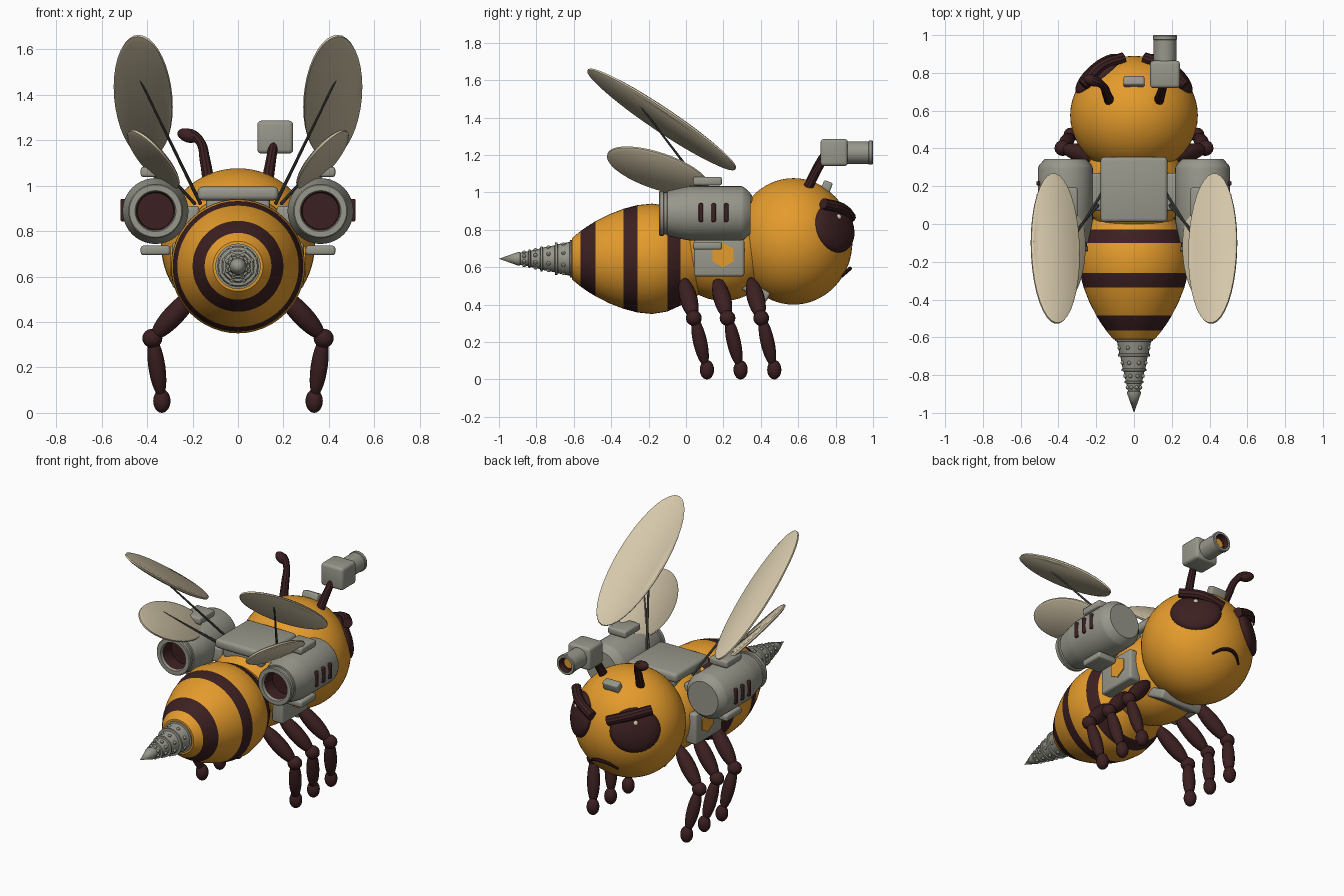
import bpy, bmesh, math
from mathutils import Vector, Matrix

if "Cube" in bpy.data.objects:
    bpy.data.objects.remove(bpy.data.objects["Cube"])


def mat(name, *rgb):
    m = bpy.data.materials.new(name)
    m.diffuse_color = (*rgb, 1)
    m.use_nodes = True
    m.node_tree.nodes["Principled BSDF"].inputs["Base Color"].default_value = m.diffuse_color
    return m


ORANGE = mat("honey_orange", 0.78, 0.33, 0.025)
DARK = mat("dark_brown", 0.045, 0.014, 0.015)
GREY = mat("metal_grey", 0.31, 0.31, 0.26)
CREAM = mat("wing_cream", 0.66, 0.57, 0.40)
STEEL = mat("strut_grey", 0.10, 0.10, 0.09)


def finish(name, bm, *mats):
    bmesh.ops.recalc_face_normals(bm, faces=bm.faces)
    me = bpy.data.meshes.new(name)
    bm.to_mesh(me)
    bm.free()
    for m in mats:
        me.materials.append(m)
    ob = bpy.data.objects.new(name, me)
    bpy.context.collection.objects.link(ob)
    return ob


def frame(loc, a, b, c):
    """Matrix whose columns are the three half axes."""
    m = Matrix((a, b, c)).transposed().to_4x4()
    m.translation = loc
    return m


def ball(name, m, material, seg=32, rings=20):
    bm = bmesh.new()
    bmesh.ops.create_uvsphere(bm, u_segments=seg, v_segments=rings, radius=1, matrix=m)
    return finish(name, bm, material)


def ellipsoid(name, loc, r, material, **kw):
    return ball(name, Matrix.Translation(loc) @ Matrix.Diagonal((*r, 1)), material, **kw)


def limb(name, p, q, r, material):
    """Long ellipsoid spanning two points."""
    p, q = Vector(p), Vector(q)
    rot = (q - p).to_track_quat('Z', 'Y').to_matrix().to_4x4()
    m = Matrix.Translation((p + q) / 2) @ rot @ Matrix.Diagonal((r, r, (q - p).length / 2, 1))
    return ball(name, m, material, seg=16, rings=12)


def box(name, loc, size, material, bevel=0.015, rot=(0, 0, 0)):
    bm = bmesh.new()
    bmesh.ops.create_cube(bm, size=1, matrix=Matrix.Diagonal((*size, 1)))
    bmesh.ops.bevel(bm, geom=bm.edges[:], offset=bevel, segments=3, profile=0.5, affect='EDGES')
    ob = finish(name, bm, material)
    ob.location, ob.rotation_euler = loc, rot
    return ob


def lathe(name, profile, x, z, mats, rule=None, seg=40):
    """Revolve (y, radius) points about an axis along y."""
    bm = bmesh.new()
    rings = []
    for y, r in profile:
        if r == 0:
            rings.append([bm.verts.new((x, y, z))] * seg)
        else:
            rings.append([bm.verts.new((x + r * math.cos(t), y, z + r * math.sin(t)))
                          for t in (2 * math.pi * i / seg for i in range(seg))])
    for k, (A, B) in enumerate(zip(rings, rings[1:])):
        for i in range(seg):
            j = (i + 1) % seg
            vs = list(dict.fromkeys((A[i], A[j], B[j], B[i])))
            if len(vs) > 2:
                f = bm.faces.new(vs)
                if rule:
                    f.material_index = rule(k, f.calc_center_median())
    return finish(name, bm, *mats)


def tube(name, pts, radii, material):
    """Smooth tapered tube through the points."""
    cu = bpy.data.curves.new(name, 'CURVE')
    cu.dimensions, cu.bevel_depth, cu.bevel_resolution = '3D', 1, 3
    cu.use_fill_caps, cu.resolution_u = True, 6
    sp = cu.splines.new('BEZIER')
    sp.bezier_points.add(len(pts) - 1)
    for bp, p, r in zip(sp.bezier_points, pts, radii):
        bp.co, bp.radius = p, r
        bp.handle_left_type = bp.handle_right_type = 'AUTO'
    cu.materials.append(material)
    ob = bpy.data.objects.new(name, cu)
    bpy.context.collection.objects.link(ob)
    return ob


def wing(name, loc, a, b):
    """Flat oval plate with a softened rim; a and b are its half axes."""
    a, b = Vector(a), Vector(b)
    n = a.cross(b).normalized()
    bm = bmesh.new()
    rings = [[bm.verts.new(Vector(loc) + s * (a * math.cos(t) + b * math.sin(t)) + n * h)
              for t in (2 * math.pi * i / 36 for i in range(36))]
             for s, h in ((0.93, -0.012), (1, -0.005), (1, 0.005), (0.93, 0.012))]
    for A, B in zip(rings, rings[1:]):
        for i in range(36):
            bm.faces.new((A[i], A[(i + 1) % 36], B[(i + 1) % 36], B[i]))
    bm.faces.new(rings[0])
    bm.faces.new(rings[-1])
    return finish(name, bm, CREAM)


# Body: head, thorax, striped abdomen
ellipsoid("head", (0, 0.575, 0.738), (0.338, 0.315, 0.338), ORANGE, seg=48, rings=32)
ellipsoid("thorax", (0, 0.2, 0.69), (0.27, 0.28, 0.27), ORANGE)
stripes = ((-0.565, -0.485), (-0.335, -0.26), (-0.1, -0.03))
lathe("abdomen",
      [(0.09, 0), (0.09, 0.18), (0.03, 0.215), (-0.03, 0.25), (-0.1, 0.282), (-0.18, 0.295),
       (-0.26, 0.287), (-0.335, 0.267), (-0.41, 0.238), (-0.485, 0.2), (-0.53, 0.172),
       (-0.565, 0.147), (-0.61, 0.11), (-0.62, 0)], 0, 0.645, (ORANGE, DARK),
      lambda k, c: int(any(lo < c.y < hi for lo, hi in stripes)), seg=48)

# Drill stinger with studs on each stepped section
lathe("drill_stinger",
      [(-0.6, 0), (-0.605, 0.1), (-0.62, 0.1), (-0.622, 0.09), (-0.685, 0.078), (-0.688, 0.086),
       (-0.7, 0.086), (-0.702, 0.072), (-0.765, 0.06), (-0.768, 0.067), (-0.778, 0.067),
       (-0.78, 0.055), (-0.83, 0.044), (-0.833, 0.05), (-0.842, 0.05), (-0.844, 0.04),
       (-0.885, 0.032), (-0.888, 0.037), (-0.896, 0.037), (-1, 0)], 0, 0.645, (GREY,), seg=24)
for y, r in ((-0.655, 0.083), (-0.735, 0.066), (-0.805, 0.05), (-0.865, 0.036)):
    for i in range(8):
        t = math.pi * (i + 0.5) / 4
        ellipsoid("drill_stud", (r * math.cos(t), y, 0.645 + r * math.sin(t)), (0.011,) * 3,
                  GREY, seg=8, rings=6)

# Back pack, chest plate and forehead block
box("back_pack", (0, 0.182, 0.965), (0.355, 0.345, 0.06), GREY, 0.02)
box("back_pack_base", (0, 0.182, 0.915), (0.28, 0.28, 0.08), GREY)
box("chest_plate", (0, 0.37, 0.475), (0.3, 0.16, 0.06), GREY, 0.015, (math.radians(-30), 0, 0))
box("forehead_block", (0, 0.752, 1.03), (0.11, 0.05, 0.06), GREY, 0.01, (math.radians(-20), 0, 0))

# Mouth
tube("mouth", [(-0.1, 0.835, 0.55), (-0.05, 0.866, 0.583), (0, 0.876, 0.592),
               (0.05, 0.866, 0.583), (0.1, 0.835, 0.55)], [0.006, 0.01, 0.011, 0.01, 0.006], DARK)

for s, side in ((1, "right"), (-1, "left")):
    # Eyes, highlights and brows
    n = Vector((0.64 * s, 0.73, 0.24)).normalized()
    u = Vector((0, 0, 1)).cross(n).normalized()
    v = n.cross(u)
    c = Vector((0, 0.575, 0.738)) + n * 0.298
    ball(side + "_eye", frame(c, u * 0.15, v * 0.135, n * 0.052), DARK)
    ellipsoid(side + "_eye_highlight", c + n * 0.045 + v * 0.05, (0.015,) * 3, CREAM, seg=12, rings=8)
    tube(side + "_brow", [(0.055 * s, 0.88, 0.865), (0.175 * s, 0.835, 0.912),
                          (0.27 * s, 0.735, 0.94)], [0.03] * 3, DARK)

    # Thruster pod with hollow nozzle
    x = 0.363 * s
    lathe(side + "_pod",
          [(0.345, 0), (0.345, 0.108), (0.335, 0.118), (0.31, 0.14), (0.295, 0.145), (0.02, 0.145),
           (-0.02, 0.138), (-0.1, 0.12), (-0.102, 0.113), (-0.118, 0.113), (-0.12, 0.12),
           (-0.14, 0.12), (-0.145, 0.115), (-0.145, 0.09), (-0.13, 0.085), (-0.05, 0.08),
           (-0.05, 0)], x, 0.888, (GREY, DARK), lambda k, c: int(k >= 14))
    for y in (0.08, 0.148, 0.215):
        box(side + "_pod_vent", (0.505 * s, y, 0.892), (0.024, 0.024, 0.1), DARK, 0.008)
    box(side + "_pod_top_block", (x, 0.115, 1.06), (0.13, 0.155, 0.045), GREY, 0.012)
    box(side + "_pod_lower_block", (x, 0.115, 0.715), (0.13, 0.155, 0.042), GREY, 0.012)
    box(side + "_pod_bracket", (0.24 * s, 0.17, 0.86), (0.14, 0.2, 0.1), GREY)

    # Thorax side plate with hexagon emblem plate
    box(side + "_side_plate", (0.25 * s, 0.177, 0.65), (0.08, 0.27, 0.2), GREY, 0.015)
    bm = bmesh.new()
    bmesh.ops.create_cone(bm, cap_ends=True, segments=6, radius1=0.066, radius2=0.066, depth=0.008,
                          matrix=Matrix.Translation((0.292 * s, 0.198, 0.665))
                          @ Matrix.Rotation(math.pi / 2, 4, 'Y') @ Matrix.Rotation(math.pi / 6, 4, 'Z'))
    finish(side + "_hexagon", bm, ORANGE)

    # Wings and their struts
    wing(side + "_large_wing", (0.417 * s, -0.13, 1.39), (0, -0.395, 0.265), (0.128 * s, 0.032, 0.048))
    wing(side + "_small_wing", (0.372 * s, -0.15, 1.115), (0.025 * s, -0.27, 0.09),
         (0.11 * s, 0.03, 0.09))
    tube(side + "_large_strut", [(0.165 * s, 0.17, 0.92), (0.475 * s, -0.315, 1.555)],
         [0.008, 0.004], STEEL)
    tube(side + "_small_strut", [(0.19 * s, 0.1, 0.92), (0.42 * s, -0.17, 1.175)],
         [0.008, 0.004], STEEL)

    # Legs
    for y, place in ((0, "rear"), (0.18, "middle"), (0.36, "front")):
        nm = f"{side}_{place}_leg_"
        knee = (0.377 * s, y + 0.042, 0.328)
        limb(nm + "upper", (0.18 * s, y - 0.015, 0.54), knee, 0.047, DARK)
        ellipsoid(nm + "knee", knee, (0.044, 0.042, 0.042), DARK, seg=16, rings=12)
        limb(nm + "lower", (0.376 * s, y + 0.045, 0.335), (0.338 * s, y + 0.105, 0.07), 0.038, DARK)
        ellipsoid(nm + "foot", (0.335 * s, y + 0.112, 0.052), (0.038, 0.038, 0.052), DARK,
                  seg=16, rings=12)

# Antennae: one curls outward, the other carries a camera
tube("left_antenna", [(-0.13, 0.65, 1.02), (-0.145, 0.69, 1.11), (-0.168, 0.735, 1.195),
                      (-0.21, 0.76, 1.225), (-0.25, 0.77, 1.23)],
     [0.027, 0.024, 0.02, 0.026, 0.018], DARK)
limb("left_antenna_tip", (-0.175, 0.745, 1.205), (-0.265, 0.775, 1.235), 0.03, DARK)
tube("right_antenna", [(0.13, 0.65, 1.02), (0.143, 0.69, 1.1), (0.16, 0.75, 1.2)],
     [0.027, 0.024, 0.02], DARK)
box("camera_body", (0.164, 0.792, 1.213), (0.158, 0.145, 0.145), GREY, 0.018)
lathe("camera_lens", [(0.85, 0), (0.85, 0.06), (0.975, 0.06), (0.978, 0.064), (0.995, 0.064),
                      (1.0, 0.06), (1.0, 0.046), (0.965, 0.042), (0.965, 0.03), (0.965, 0)],
      0.164, 1.213, (GREY, DARK, ORANGE), lambda k, c: 2 if k == 8 else int(k in (6, 7)), seg=32)

# Turn tubes into meshes and shade everything smooth with sharp corners kept
bpy.ops.object.select_all(action='SELECT')
bpy.context.view_layer.objects.active = bpy.data.objects["mouth"]
bpy.ops.object.convert(target='MESH')
bpy.ops.object.select_all(action='SELECT')
bpy.ops.object.shade_smooth_by_angle(angle=math.radians(35))
